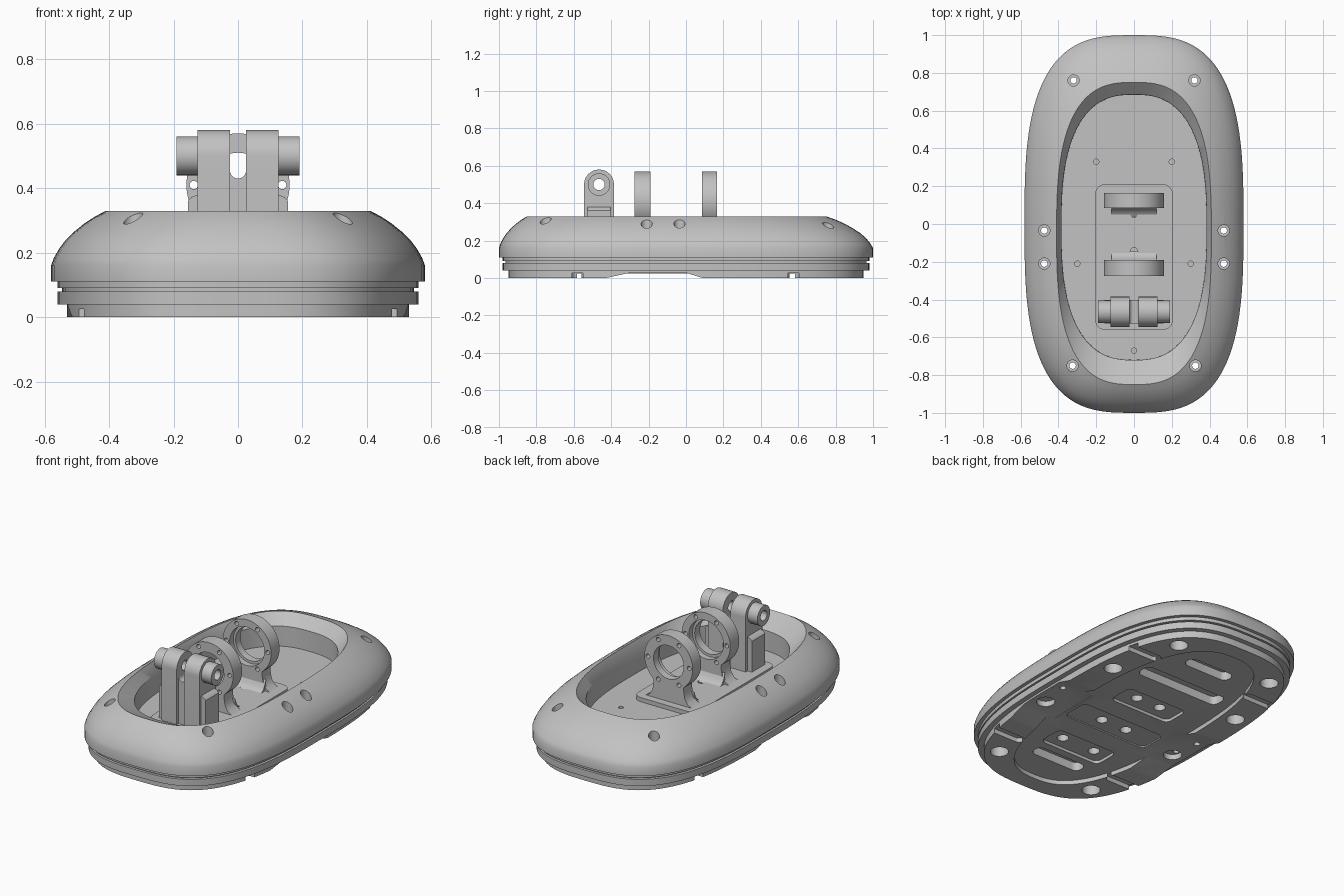
import bpy, bmesh, math

if "Cube" in bpy.data.objects:
    bpy.data.objects.remove(bpy.data.objects["Cube"])

GREY = bpy.data.materials.new("plain_grey")
GREY.diffuse_color = (0.54, 0.54, 0.54, 1)
GREY.use_nodes = True
GREY.node_tree.nodes["Principled BSDF"].inputs["Base Color"].default_value = GREY.diffuse_color


def obj(name, bm):
    bmesh.ops.recalc_face_normals(bm, faces=bm.faces)
    me = bpy.data.meshes.new(name)
    bm.to_mesh(me)
    bm.free()
    ob = bpy.data.objects.new(name, me)
    bpy.context.collection.objects.link(ob)
    me.materials.append(GREY)
    return ob


def activate(ob):
    bpy.ops.object.select_all(action='DESELECT')
    ob.select_set(True)
    bpy.context.view_layer.objects.active = ob


def cut(ob, cutter):
    m = ob.modifiers.new("cut", 'BOOLEAN')
    m.operation, m.solver, m.object = 'DIFFERENCE', 'EXACT', cutter
    activate(ob)
    bpy.ops.object.modifier_apply(modifier=m.name)
    bpy.data.objects.remove(cutter)


def smooth(ob, angle=30):
    activate(ob)
    bpy.ops.object.shade_smooth_by_angle(angle=math.radians(angle))


def loft(bm, rings):
    loops = [[bm.verts.new(p) for p in r] for r in rings]
    n = len(loops[0])
    for a, b in zip(loops, loops[1:]):
        for i in range(n):
            bm.faces.new((a[i], a[(i + 1) % n], b[(i + 1) % n], b[i]))
    bm.faces.new(loops[0][::-1])
    bm.faces.new(loops[-1])


# axis tells which way a 2D profile is extruded
PLACE = {'X': lambda p, t: (t, p[0], p[1]),
         'Y': lambda p, t: (p[0], t, p[1]),
         'Z': lambda p, t: (p[0], p[1], t)}


def prism(bm, pts, axis, a, b):
    loft(bm, [[PLACE[axis](p, t) for p in pts] for t in (a, b)])


def arc(cx, cy, r, a0=0, a1=360, n=32):
    full = a1 - a0 == 360
    k = n if full else n - 1
    return [(cx + r * math.cos(math.radians(a0 + (a1 - a0) * i / k)),
             cy + r * math.sin(math.radians(a0 + (a1 - a0) * i / k))) for i in range(n)]


def rounded(cx, cy, hx, hy, r):
    pts = []
    for sx, sy, a in ((1, 1, 0), (-1, 1, 90), (-1, -1, 180), (1, -1, 270)):
        pts += arc(cx + sx * (hx - r), cy + sy * (hy - r), r, a, a + 90, 7)
    return pts


def make(name, *prisms):
    bm = bmesh.new()
    for p in prisms:
        prism(bm, *p)
    return obj(name, bm)


def oval(hx, y0, y1, z, n=3.0, count=112):
    out = []
    for i in range(count):
        a = 2 * math.pi * i / count
        c, s = math.cos(a), math.sin(a)
        f = lambda v: math.copysign(abs(v) ** (2 / n), v)
        out.append((hx * f(c), (y0 + y1) / 2 + (y1 - y0) / 2 * f(s), z))
    return out


# shell: stepped base, domed side, bevelled lip, open tub with floor
OUTER, RIM = (0.58, -1.0, 1.0), (0.41, -0.85, 0.75)
rings = [oval(0.58 - d, d - 1, 1 - d, z) for d, z in (
    (.05, 0), (.05, .04), (.02, .04), (.02, .08), (.035, .08), (.035, .09),
    (.02, .09), (.02, .11), (0, .11), (0, .16))]
for s, z in ((.05, .183), (.15, .213), (.27, .24), (.43, .266), (.61, .291), (.8, .312), (1, .33)):
    rings.append(oval(*[o + (r - o) * s for o, r in zip(OUTER, RIM)], z, 3.0 - .2 * s))
rings.append(oval(0.385, -0.72, 0.685, 0.27, 2.6))
rings.append(oval(0.384, -0.719, 0.684, 0.15, 2.6))
bm = bmesh.new()
loft(bm, rings)
shell = obj("shell", bm)

screws = [(sx * x, y) for sx in (-1, 1)
          for x, y in ((.32, .76), (.475, -.035), (.475, -.21), (.325, -.75))]
# screw recesses from above
cut(shell, make("cutter", *[(arc(x, y, .03, n=24), 'Z', .2, .4) for x, y in screws]))
# underside: sunken middle that leaves raised pads along the edge
cut(shell, make("cutter", ([p[:2] for p in oval(.36, -.85, .85, 0, 2.6)], 'Z', -.1, .025)))
scallop = [(-.5, -.02), (-.43, 0), (-.3, .028), (0, .028), (.09, 0), (.14, -.02)]
cut(shell, make("cutter", *[(scallop, 'X', s * .3, s * .7) for s in (-1, 1)]))
cut(shell, make("cutter", *[(rounded(s * .5, y, .2, .03, .028), 'Z', -.1, .026)
                            for s in (-1, 1) for y in (-.58, .575)]))
# underside: bolt counterbores
feet = [(s * x, y) for s in (-1, 1)
        for x, y in ((.32, .76), (.433, .34), (.325, -.75), (.45, -.21))]
cut(shell, make("cutter", *[(arc(x, y, .05), 'Z', -.1, .06) for x, y in feet]))
# underside: deep slots and shallow pockets
slots = [(.63, .15, .04, .075), (.40, .275, .05, .075), (.12, .2, .08, .042),
         (-.17, .28, .085, .032), (-.47, .2, .08, .042), (-.64, .165, .04, .075)]
cut(shell, make("cutter", *[(rounded(0, y, hx, hy, .035), 'Z', -.1, d) for y, hx, hy, d in slots]))
cut(shell, make("cutter", *[(arc(s * x, y, .032, n=24), 'Z', -.1, .08)
                            for s in (-1, 1) for x, y in ((.08, .12), (.085, -.17), (.11, -.47))]))
# through holes and small floor holes
cut(shell, make("cutter", *[(arc(x, y, .017, n=20), 'Z', -.1, .4) for x, y in screws],
                *[(arc(x, y, .014, n=20), 'Z', .1, .3) for x, y in
                  ((.2, .33), (-.2, .33), (.3, -.21), (-.3, -.21), (0, -.67))]))
smooth(shell)

# mounting plate on the tub floor
plate = make("mounting_plate", (rounded(0, -.175, .205, .385, .05), 'Z', .14, .175))
cut(plate, make("cutter", *[(arc(0, y, .02, n=20), 'Z', .155, .3) for y in (.055, -.145)]))
smooth(plate)

# two clamp rings on flared feet
flare = [(.16, .17), (.125, .19), (.107, .22), (.1, .26)]
profile = flare + arc(0, .41, .16, -51, 231, 56) + [(-x, z) for x, z in flare[::-1]]
for name, y0, y1, inner, d in (("back_ring", .085, .165, .085, -1), ("front_ring", -.275, -.19, -.19, 1)):
    ring = make(name, (profile, 'Y', y0, y1))
    cut(ring, make("cutter", (arc(0, .41, .1, n=48), 'Y', y0 - .1, y1 + .1)))
    cut(ring, make("cutter", (arc(0, .41, .115, n=48), 'Y', inner + d * .1, inner - d * .035)))
    bolts = [arc(.137 * math.cos(a), .41 + .137 * math.sin(a), .013, n=16)
             for a in (math.pi / 3 * i for i in range(6))]
    cut(ring, make("cutter", *[(b, 'Y', y0 - .1, y1 + .1) for b in bolts]))
    smooth(ring)
    # fillet between foot and plate
    web = [(inner - d * .01, .17), (inner + d * .045, .17), (inner + d * .022, .182),
           (inner + d * .008, .2), (inner - d * .01, .24)]
    smooth(make(name + "_fillet", (web, 'X', -.12, .12)))

# hinge fork: base, two round-topped prongs, tube ends
FY, FZ = -.465, .5
base = [(.155, .17), (.155, .36), (.145, .372), (.124, .38), (.124, .455), (.025, .455)]
saddle = arc(0, .455, .025, 0, -180, 13)
outline = base[:-1] + saddle + [(-x, z) for x, z in base[:-1][::-1]]
smooth(make("fork_base", (outline, 'Y', FY - .062, FY + .062)))
side = [(FY - .08, .17), (FY + .08, .17)] + arc(FY, FZ, .08, 0, 180, 25)
for s, label in ((1, "right"), (-1, "left")):
    for part, pts, a, b in (("prong", side, .025, .125), ("tube", arc(FY, FZ, .06, n=40), .12, .19)):
        ob = make(f"{label}_{part}", (pts, 'X', s * a, s * b))
        cut(ob, make("cutter", (arc(FY, FZ, .03, n=28), 'X', -.3, .3)))
        smooth(ob)
